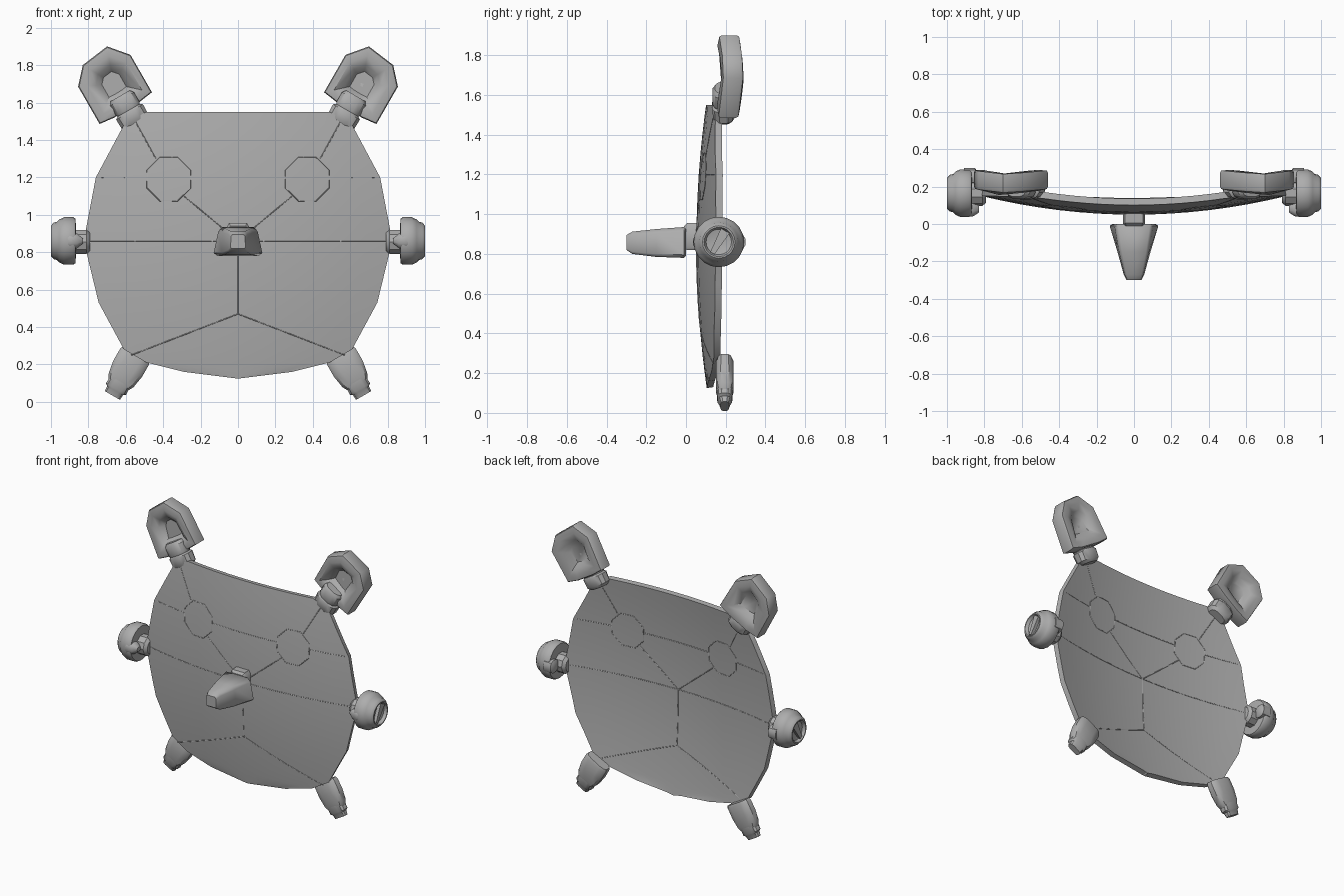
import bpy, bmesh, math
from mathutils import Vector

if "Cube" in bpy.data.objects:
    bpy.data.objects.remove(bpy.data.objects["Cube"])

grey = bpy.data.materials.new("dark_grey")
grey.diffuse_color = (0.42, 0.42, 0.42, 1)
grey.use_nodes = True
grey.node_tree.nodes["Principled BSDF"].inputs["Base Color"].default_value = grey.diffuse_color


def finish(name, bm, angle=35, mirror=False, thickness=0):
    if not thickness:
        bmesh.ops.recalc_face_normals(bm, faces=bm.faces)
    me = bpy.data.meshes.new(name)
    bm.to_mesh(me)
    bm.free()
    me.materials.append(grey)
    ob = bpy.data.objects.new(name, me)
    bpy.context.collection.objects.link(ob)
    bpy.ops.object.select_all(action='DESELECT')
    ob.select_set(True)
    bpy.context.view_layer.objects.active = ob
    if thickness:
        sol = ob.modifiers.new("thickness", 'SOLIDIFY')
        sol.thickness, sol.offset = thickness, -1
        bpy.ops.object.modifier_apply(modifier="thickness")
    bpy.ops.object.shade_smooth_by_angle(angle=math.radians(angle))
    if mirror:
        ob.modifiers.new("mirror", 'MIRROR').use_mirror_merge = False
    return ob


def loft(name, rings, mirror=False, angle=35):
    """Skin a stack of equal-length point rings and cap both ends."""
    bm = bmesh.new()
    vs = [[bm.verts.new(p) for p in r] for r in rings]
    n = len(rings[0])
    for a, b in zip(vs, vs[1:]):
        for i in range(n):
            j = (i + 1) % n
            bm.faces.new((a[i], a[j], b[j], b[i]))
    bm.faces.new(vs[0])
    bm.faces.new(vs[-1])
    return finish(name, bm, angle, mirror)


def limb(name, origin, direction, sections, yc, n=12, power=0.6):
    """Rounded-box limb in the xz plane; sections are (distance, half width, half depth)."""
    o, d = Vector(origin), Vector(direction).normalized()
    side = Vector((-d.z, 0, d.x))
    rings = []
    for u, hw, hd in sections:
        ring = []
        for k in range(n):
            a = 2 * math.pi * (k + 0.5) / n
            c = math.copysign(abs(math.cos(a)) ** power, math.cos(a))
            s = math.copysign(abs(math.sin(a)) ** power, math.sin(a))
            ring.append(o + d * u + side * hw * c + Vector((0, yc + hd * s, 0)))
        rings.append(ring)
    return loft(name, rings, mirror=True)


def lathe_x(name, profile, cy, cz, n=20):
    rings = [[(x, cy + r * math.cos(2 * math.pi * k / n), cz + r * math.sin(2 * math.pi * k / n))
              for k in range(n)] for x, r in profile]
    return loft(name, rings, mirror=True)


def dish(x, z):
    return 0.052 + 0.15 * x * x + 0.1 * (z - 0.85) ** 2


# Dished shell plate
outline = [(1.55, 0.49), (1.49, 0.605), (1.2, 0.76), (0.86, 0.825), (0.53, 0.745),
           (0.28, 0.61), (0.21, 0.49), (0.16, 0.29), (0.125, 0.01)]
rows = []
for (z0, w0), (z1, w1) in zip(outline, outline[1:]):
    steps = max(1, round((z0 - z1) / 0.1))
    rows += [(z0 + (z1 - z0) * k / steps, w0 + (w1 - w0) * k / steps) for k in range(steps)]
rows.append(outline[-1])
cols = 12
bm = bmesh.new()
g = [[bm.verts.new((x, dish(x, z), z)) for x in [w * (2 * j / cols - 1) for j in range(cols + 1)]]
     for z, w in rows]
for a, b in zip(g, g[1:]):
    for j in range(cols):
        bm.faces.new((a[j], b[j], b[j + 1], a[j + 1]))
finish("shell_plate", bm, thickness=0.035)

# Fine panel seams on both faces of the plate
eye = [(-0.37 + 0.125 * math.cos(a), 1.19 + 0.125 * math.sin(a))
       for a in [math.pi * (k + 0.5) / 4 for k in range(9)]]
half = [eye, [(-0.55, 1.5), (-0.44, 1.3)], [(-0.73, 1.2), (-0.49, 1.2)], [(-0.25, 1.2), (0, 1.2)],
        [(-0.8, 0.86), (0, 0.86)], [(-0.29, 1.1), (0, 0.86)], [(0, 0.47), (-0.57, 0.25)]]
seams = half + [[(-x, z) for x, z in s] for s in half] + [[(0, 0.86), (0, 0.47)]]
cu = bpy.data.curves.new("panel_seams", 'CURVE')
cu.dimensions = '3D'
cu.bevel_depth, cu.bevel_resolution = 0.003, 0
cu.materials.append(grey)
for seam in seams:
    pts = [seam[0]]
    for (x0, z0), (x1, z1) in zip(seam, seam[1:]):
        m = max(1, round(math.hypot(x1 - x0, z1 - z0) / 0.1))
        pts += [(x0 + (x1 - x0) * k / m, z0 + (z1 - z0) * k / m) for k in range(1, m + 1)]
    for off in (0.001, 0.035):
        sp = cu.splines.new('POLY')
        sp.points.add(len(pts) - 1)
        for p, (x, z) in zip(sp.points, pts):
            p.co = (x, dish(x, z) + off, z, 1)
bpy.context.collection.objects.link(bpy.data.objects.new("panel_seams", cu))


# Tapered snout and its mount; stations are (y, top half width, bottom half width, z low, z high)
def snout_ring(y, wt, wb, z0, z1):
    h = z1 - z0
    right = [(wb * 0.85, z0), (wb, z0 + 0.1 * h), (wt, z1 - 0.15 * h), (wt * 0.8, z1)]
    return [(x, y, z) for x, z in right + [(-x, z) for x, z in reversed(right)]]


loft("snout", [snout_ring(*s) for s in [
    (0.0, 0.09, 0.115, 0.79, 0.925), (-0.01, 0.105, 0.13, 0.78, 0.935),
    (-0.15, 0.08, 0.088, 0.785, 0.925), (-0.27, 0.05, 0.055, 0.80, 0.912),
    (-0.30, 0.037, 0.04, 0.82, 0.895)]], angle=50)
loft("snout_mount", [snout_ring(*s) for s in [
    (-0.01, 0.05, 0.05, 0.83, 0.94), (0.005, 0.06, 0.06, 0.82, 0.955), (0.065, 0.06, 0.06, 0.82, 0.955)]])

# Upper pads: faceted block, widely hollowed on both faces and leaning back slightly
pad = [(0.70, 1.90), (0.575, 1.855), (0.46, 1.655), (0.53, 1.60), (0.66, 1.52), (0.74, 1.485),
       (0.855, 1.685), (0.83, 1.80)]
pc = (0.665, 1.70)


def pad_ring(s, y):
    return [(pc[0] + (x - pc[0]) * s, y + 0.02 * (1 - ((z - 1.70) / 0.2) ** 2) - 0.01,
             pc[1] + (z - pc[1]) * s) for x, z in pad]


loft("upper_pad", [pad_ring(*s) for s in [
    (0.33, 0.225), (0.50, 0.19), (0.74, 0.168), (0.97, 0.178), (1, 0.19), (1, 0.265),
    (0.97, 0.277), (0.74, 0.28), (0.50, 0.262), (0.33, 0.235)]], mirror=True, angle=45)
limb("upper_joint", (0.54, 0, 1.48), (0.5, 0, 0.87),
     [(0, 0.06, 0.04), (0.02, 0.083, 0.055), (0.08, 0.085, 0.06), (0.09, 0.07, 0.055),
      (0.10, 0.075, 0.058), (0.16, 0.075, 0.058), (0.18, 0.06, 0.045)], 0.19, power=0.75)

# Side hinges: domed disc, bracket, front and rear lugs, diagonal bar in the hollow cap
lathe_x("side_disc", [(0.865, 0.07), (0.87, 0.12), (0.88, 0.127), (0.93, 0.127), (0.955, 0.115),
                      (0.968, 0.102), (0.985, 0.098), (1.0, 0.082), (1.0, 0.074), (0.98, 0.064),
                      (0.972, 0.03)], 0.165, 0.86)
lathe_x("side_bracket", [(0.79, 0.05), (0.81, 0.068), (0.87, 0.068), (0.88, 0.06)], 0.165, 0.855, 10)
limb("side_front_lug", (0.83, 0, 0.86), (1, 0, 0),
     [(0, 0.015, 0.02), (0.03, 0.04, 0.04), (0.07, 0.045, 0.045), (0.11, 0.03, 0.03)], 0.08, power=0.8)
limb("side_rear_lug", (0.84, 0, 0.86), (1, 0, 0),
     [(0, 0.03, 0.03), (0.01, 0.045, 0.045), (0.07, 0.045, 0.045)], 0.255, power=0.8)
a = math.radians(60)
bar = [(u * math.cos(a) - v * math.sin(a), u * math.sin(a) + v * math.cos(a))
       for u, v in [(-0.065, -0.012), (0.065, -0.025), (0.065, 0.025), (-0.065, 0.012)]]
loft("side_cap_bar", [[(x, 0.165 + y, 0.86 + z) for y, z in bar] for x in (0.96, 0.994)], mirror=True)

# Lower feet with blocky end nubs
d = (0.5, 0, -0.87)
limb("lower_foot", (0.545, 0, 0.255), d,
     [(0, 0.083, 0.038), (0.015, 0.09, 0.044), (0.09, 0.09, 0.046), (0.16, 0.078, 0.044),
      (0.19, 0.062, 0.036)], 0.195)
limb("lower_foot_nub", (0.545, 0, 0.255), d,
     [(0.16, 0.06, 0.042), (0.215, 0.064, 0.038), (0.225, 0.05, 0.032), (0.255, 0.048, 0.022)], 0.195)
